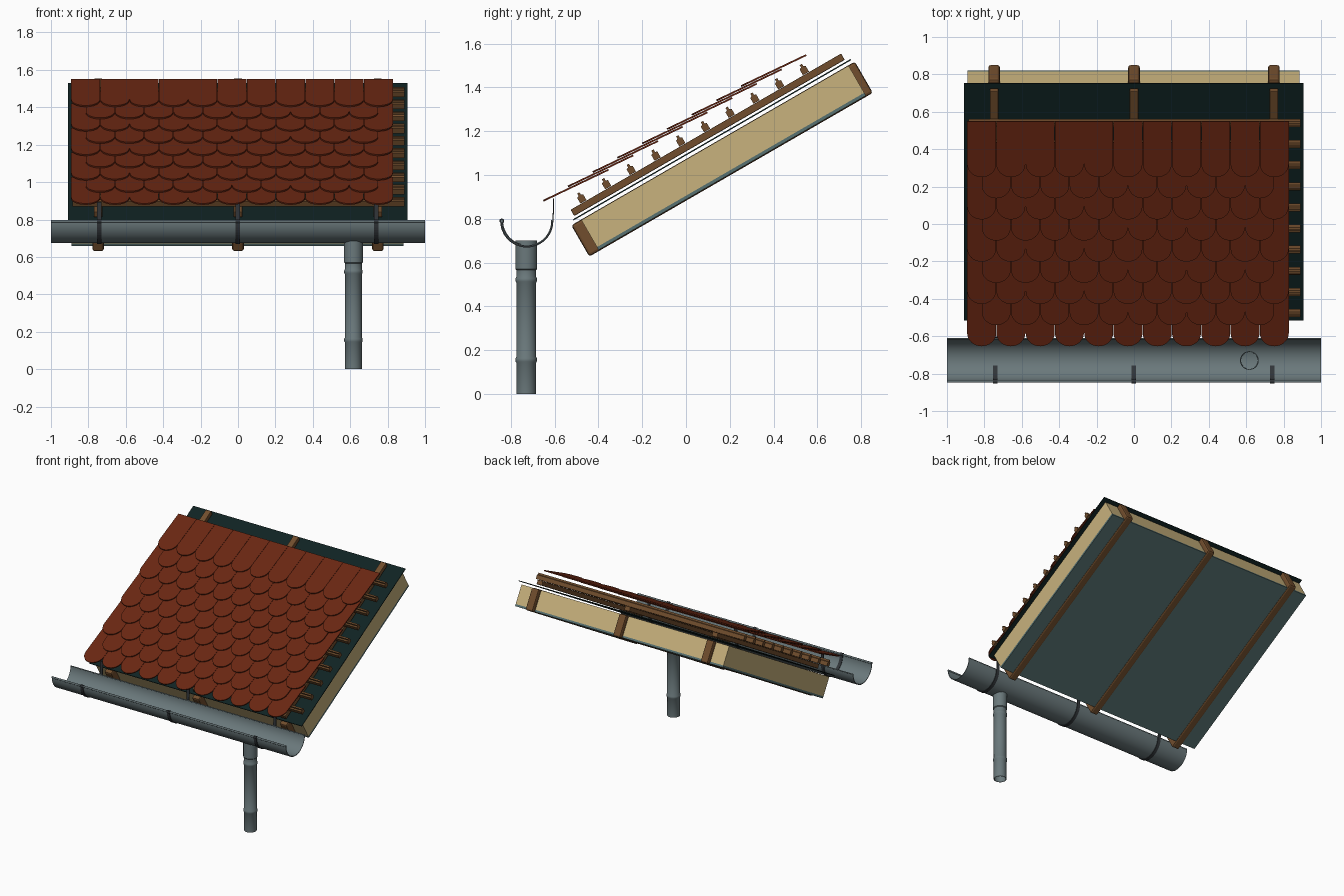
import bpy, bmesh, math
from mathutils import Matrix, Vector

if "Cube" in bpy.data.objects:
    bpy.data.objects.remove(bpy.data.objects["Cube"])

PITCH = math.radians(30)        # slope of the roof build-up
TILE_PITCH = math.radians(25.5)  # tiles lie a little flatter


def material(name, rgb):
    m = bpy.data.materials.new(name)
    m.diffuse_color = (*rgb, 1)
    m.use_nodes = True
    m.node_tree.nodes["Principled BSDF"].inputs["Base Color"].default_value = m.diffuse_color
    return m


CLAY = material("clay_red", (0.145, 0.020, 0.006))
WOOD = material("brown_wood", (0.165, 0.075, 0.026))
WOOL = material("tan_insulation", (0.58, 0.445, 0.205))
MEMBRANE = material("dark_teal_membrane", (0.005, 0.017, 0.017))
BOARD = material("grey_teal_board", (0.095, 0.165, 0.165))
ZINC = material("zinc_grey", (0.145, 0.19, 0.20))
IRON = material("dark_iron", (0.03, 0.035, 0.04))


def finish(name, bm, mat, smooth=False, pitch=0.0):
    bmesh.ops.recalc_face_normals(bm, faces=bm.faces)
    me = bpy.data.meshes.new(name)
    bm.to_mesh(me)
    bm.free()
    me.materials.append(mat)
    ob = bpy.data.objects.new(name, me)
    bpy.context.collection.objects.link(ob)
    ob.rotation_euler.x = pitch
    if smooth:
        bpy.ops.object.select_all(action='DESELECT')
        ob.select_set(True)
        bpy.context.view_layer.objects.active = ob
        bpy.ops.object.shade_smooth_by_angle(angle=math.radians(40))
    return ob


def prism(bm, profile, x0, x1):
    """Extrude a closed (y, z) profile along x."""
    a = [bm.verts.new((x0, y, z)) for y, z in profile]
    b = [bm.verts.new((x1, y, z)) for y, z in profile]
    n = len(profile)
    bm.faces.new(a)
    bm.faces.new(b[::-1])
    for i in range(n):
        bm.faces.new((a[i], b[i], b[(i + 1) % n], a[(i + 1) % n]))


def slab(name, mat, x0, x1, u0, u1, n0, n1, bevel=0.0):
    """Box lying in the roof plane: u runs up the slope, n is its normal."""
    bm = bmesh.new()
    prism(bm, [(u0, n0), (u1, n0), (u1, n1), (u0, n1)], x0, x1)
    ob = finish(name, bm, mat, pitch=PITCH)
    if bevel:
        mod = ob.modifiers.new("rounded_edges", 'BEVEL')
        mod.width = bevel
        mod.segments = 2
    return ob


def strip(points, t):
    """Closed profile of thickness t around an open (y, z) path."""
    left, right = [], []
    for i, p in enumerate(points):
        a = Vector(points[max(i - 1, 0)])
        b = Vector(points[min(i + 1, len(points) - 1)])
        d = (b - a).normalized()
        nrm = Vector((-d.y, d.x)) * t / 2
        left.append(tuple(Vector(p) + nrm))
        right.append(tuple(Vector(p) - nrm))
    return left + right[::-1]


def arc(cy, cz, r, a0, a1, n):
    return [(cy + r * math.cos(math.radians(a0 + (a1 - a0) * i / n)),
             cz + r * math.sin(math.radians(a0 + (a1 - a0) * i / n)))
            for i in range(n + 1)]


# Rafters with counter battens above them
for side, x in (("left", -0.748), ("middle", 0.0), ("right", 0.748)):
    slab("rafter_" + side, WOOD, x - 0.031, x + 0.031, -0.069, 1.427, 0.764, 0.929, 0.012)
    slab("counter_batten_" + side, WOOD, x - 0.023, x + 0.023, -0.036, 1.391, 0.959, 0.992, 0.004)

# Insulation, lining board underneath and membrane on top
slab("insulation", WOOL, -0.89, 0.885, -0.017, 1.393, 0.784, 0.927)
slab("lining_board", BOARD, -0.89, 0.885, -0.017, 1.393, 0.769, 0.784)
slab("membrane", MEMBRANE, -0.908, 0.905, -0.048, 1.416, 0.943, 0.949)

# Tile battens, each with a narrow ridge on top
bm = bmesh.new()
for i in range(10):
    u = 0.033 + 0.1304 * i
    prism(bm, [(u - 0.016, 0.994), (u + 0.016, 0.994), (u + 0.016, 1.024), (u + 0.006, 1.028),
               (u + 0.006, 1.041), (u - 0.006, 1.041), (u - 0.006, 1.028), (u - 0.016, 1.024)],
          -0.885, 0.89)
finish("tile_battens", bm, WOOD, pitch=PITCH)

# Round-ended tiles, every second row shifted by half a tile
STEP, LENGTH, THICK = 0.1565, 0.33, 0.008
for row in range(9):
    bm = bmesh.new()
    shift = row % 2
    for k in range(11 - shift):
        cx = -0.893 + STEP * (k + 0.5 + 0.5 * shift)
        r = STEP / 2 - 0.001
        outline = [(cx + px, py) for px, py in arc(0, r, r, 180, 360, 16)]
        outline += [(cx + r, LENGTH), (cx - r, LENGTH)]
        low = [bm.verts.new((x, v, -THICK / 2)) for x, v in outline]
        face = bm.faces.new(low)
        ext = bmesh.ops.extrude_face_region(bm, geom=[face])
        top = [g for g in ext['geom'] if isinstance(g, bmesh.types.BMVert)]
        bmesh.ops.translate(bm, verts=top, vec=(0, 0, THICK))
    ob = finish(f"tile_row_{row + 1}", bm, CLAY, pitch=TILE_PITCH)
    ob.location = (0, -0.652 + 0.113 * row, 0.882 + 0.0655 * row)

# Half-round gutter with rolled lips
GY, GZ, GR = -0.7275, 0.79, 0.114
bm = bmesh.new()
prism(bm, strip(arc(GY, GZ, GR, 180, 360, 32), 0.005), -1, 1)
for y, r in ((GY - GR, 0.007), (GY + GR, 0.004)):
    prism(bm, arc(y, GZ, r, 0, 330, 11), -1, 1)
finish("gutter", bm, ZINC, smooth=True)

# Gutter brackets: strap below, hook over the front lip, stem at the back
for side, x in (("left", -0.742), ("middle", -0.002), ("right", 0.74)):
    bm = bmesh.new()
    strap = [(GY - GR - 0.006, GZ + 0.008)] + arc(GY, GZ, GR + 0.005, 180, 360, 24)
    strap += [(GY + GR + 0.008, 0.84), (GY + GR + 0.009, 0.893)]
    prism(bm, strip(strap, 0.005), x - 0.012, x + 0.012)
    prism(bm, strip(arc(GY, GZ, GR - 0.004, 178, 255, 10), 0.004), x - 0.012, x + 0.012)
    prism(bm, arc(GY - GR, GZ, 0.011, 0, 330, 11), x - 0.012, x + 0.012)
    finish("gutter_bracket_" + side, bm, IRON)

# Hollow downpipe with a wider socket and two collars, as a lathe
outer = [(0.045, 0), (0.045, 0.142), (0.049, 0.148), (0.049, 0.163), (0.045, 0.169),
         (0.045, 0.508), (0.049, 0.514), (0.049, 0.528), (0.045, 0.534),
         (0.045, 0.565), (0.05, 0.57), (0.05, 0.70)]
profile = outer + [(0.046, 0.70), (0.041, 0.565), (0.041, 0)]
bm = bmesh.new()
verts = [bm.verts.new((r, 0, z)) for r, z in profile]
edges = [bm.edges.new((verts[i], verts[(i + 1) % len(verts)])) for i in range(len(verts))]
bmesh.ops.spin(bm, geom=verts + edges, cent=(0, 0, 0), axis=(0, 0, 1),
               angle=2 * math.pi, steps=32, use_merge=True)
bmesh.ops.remove_doubles(bm, verts=bm.verts, dist=1e-4)
pipe = finish("downpipe", bm, ZINC, smooth=True)
pipe.location = (0.617, -0.73, 0)
